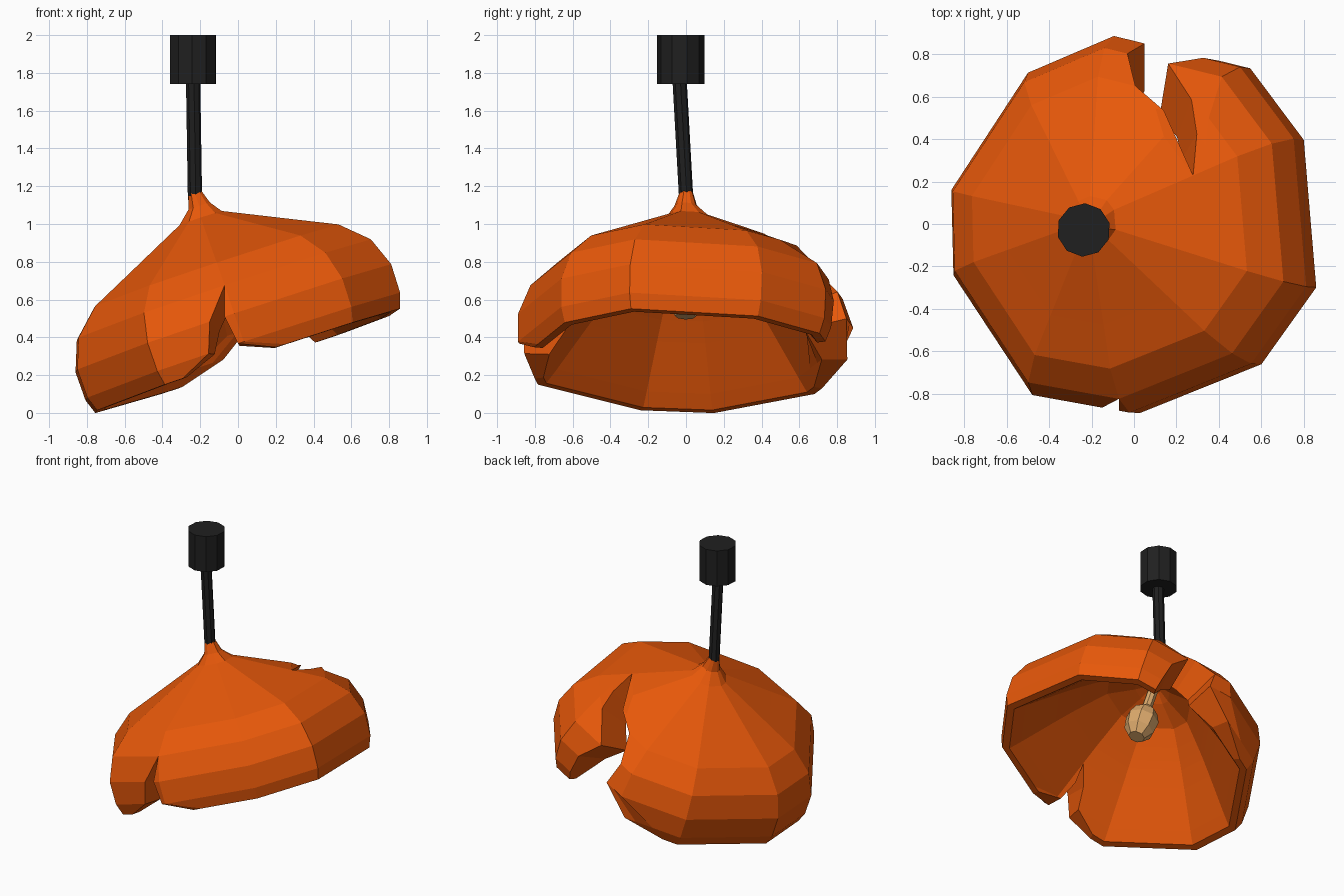
import bpy, bmesh, math
from mathutils import Matrix, Vector

if "Cube" in bpy.data.objects:
    bpy.data.objects.remove(bpy.data.objects["Cube"], do_unlink=True)


def material(name, rgb):
    m = bpy.data.materials.new(name)
    m.use_nodes = True
    m.diffuse_color = (*rgb, 1)
    bsdf = next(n for n in m.node_tree.nodes if n.type == 'BSDF_PRINCIPLED')
    bsdf.inputs["Base Color"].default_value = (*rgb, 1)
    bsdf.inputs["Roughness"].default_value = 0.7
    return m


ORANGE = material("orange enamel", (0.81, 0.099, 0.003))
BLACK = material("black metal", (0.014, 0.014, 0.014))
GLASS = material("warm bulb glass", (0.72, 0.40, 0.15))

# Frame of the tilted shade: origin at the rim centre, z along its axis
TILT = (Matrix.Translation((0.055, -0.01, 0.275))
        @ Matrix.Rotation(math.radians(-1.7), 4, 'X')
        @ Matrix.Rotation(math.radians(-18.5), 4, 'Y'))


def finish(name, bm, mat, matrix):
    bmesh.ops.recalc_face_normals(bm, faces=bm.faces)
    bm.transform(matrix)
    me = bpy.data.meshes.new(name)
    bm.to_mesh(me)
    bm.free()
    me.materials.append(mat)
    ob = bpy.data.objects.new(name, me)
    bpy.context.scene.collection.objects.link(ob)
    return ob


def lathe(name, profile, sides, turn, mat, matrix):
    """Regular solid of revolution from (radius, height) rings, capped at both ends."""
    bm = bmesh.new()
    angles = [math.radians(turn + 360 * i / sides) for i in range(sides)]
    rings = [[bm.verts.new((r * math.cos(a), r * math.sin(a), h)) for a in angles]
             for r, h in profile]
    for a, b in zip(rings, rings[1:]):
        for i in range(sides):
            j = (i + 1) % sides
            bm.faces.new((a[i], a[j], b[j], b[i]))
    bm.faces.new(rings[0])
    bm.faces.new(rings[-1])
    return finish(name, bm, mat, matrix)


# Uneven ten-sided plan of the shade: (degrees, radius scale)
PLAN = [(-18.9, 1.053), (26, 1.03), (53.4, 1.045), (95, 1.015), (125, 1.0),
        (169, 1.025), (194.7, 1.028), (238.8, 1.06), (270, 1.006), (312.4, 1.017),
        (341.1, 1.053)]


def plan_point(deg, r, h):
    """Point on the flat-sided plan in the given direction."""
    for (a0, s0), (a1, s1) in zip(PLAN, PLAN[1:]):
        if a0 <= deg <= a1:
            s = lambda d: math.sin(math.radians(d))
            r *= s0 * s1 * s(a1 - a0) / (s0 * s(deg - a0) + s1 * s(a1 - deg))
            break
    a = math.radians(deg)
    neck = Vector((0.013, -0.015, 0)) if h > 0.85 else Vector()
    return Vector((r * math.cos(a), r * math.sin(a), h)) + neck


# Outer and inner wall rings, from neck to rim
OUTER = [(0.036, 0.935), (0.06, 0.86), (0.118, 0.797), (0.48, 0.624), (0.60, 0.567),
         (0.682, 0.528), (0.82, 0.397), (0.88, 0.238), (0.877, 0.08), (0.849, 0.0)]
INNER = [(0.05, 0.70), (0.12, 0.66), (0.29, 0.59), (0.38, 0.495), (0.44, 0.43),
         (0.48, 0.385), (0.56, 0.29), (0.65, 0.18), (0.74, 0.07), (0.80, 0.0)]
N = len(OUTER)

# Columns as degrees per ring; the edges of the two tears wander from ring to ring
columns = [
    [-18.9] * N, [26] * N,
    [26] * 4 + [36, 45, 53.4, 53.4, 53.4, 53.4],
    [26] * 4 + [43, 55, 72, 65, 63, 62],         # back tear, one edge
    [26] * 4 + [62, 79, 87, 85, 99, 118],        # back tear, other edge
    [53.4] * 4 + [66, 86, 91, 90, 104, 120],
    [95] * 8 + [112, 122],
    [125] * N, [169] * N, [194.7] * N, [238.8] * N,
    [270] * 7 + [261, 257, 245],                 # front tear, one edge
    [270] * 7 + [266.5, 268, 281],               # front tear, other edge
    [270] * 9 + [285],
    [312.4] * N]
TEARS = {3: 3, 11: 6}    # first column of each tear: ring where it starts

# Shade: two walls joined along the rim and along both tears
bm = bmesh.new()
outer, inner = ([[bm.verts.new(plan_point(c[k], r, h)) for c in columns]
                 for k, (r, h) in enumerate(rings)] for rings in (OUTER, INNER))
count = len(columns)
for i in range(count):
    j = (i + 1) % count
    for k in range(N - 1):
        if k >= TEARS.get(i, N):
            for e in (i, j):
                bm.faces.new((outer[k][e], outer[k + 1][e], inner[k + 1][e], inner[k][e]))
        else:
            for wall in (outer, inner):
                bm.faces.new((wall[k][i], wall[k][j], wall[k + 1][j], wall[k + 1][i]))
    if i not in TEARS:
        bm.faces.new((outer[-1][i], outer[-1][j], inner[-1][j], inner[-1][i]))
bm.faces.new(outer[0])
bm.faces.new(inner[0])
bmesh.ops.remove_doubles(bm, verts=bm.verts, dist=0.0005)
finish("shade", bm, ORANGE, TILT)

# Bulb hanging inside on its stem
lathe("bulb", [(0.035, 0.72), (0.035, 0.52), (0.085, 0.47), (0.112, 0.40),
               (0.10, 0.31), (0.055, 0.25)], 8, 0, GLASS, TILT)

# Slightly leaning rod
bottom, top = Vector((-0.228, 0.0, 1.15)), Vector((-0.238, -0.035, 1.78))
lean = (top - bottom).to_track_quat('Z', 'Y').to_matrix().to_4x4()
lathe("rod", [(0.038, 0.0), (0.038, (top - bottom).length)], 8, 22.5, BLACK,
      Matrix.Translation(bottom) @ lean)

# Ceiling mount
lathe("ceiling_mount", [(0.126, 0.0), (0.126, 0.26)], 10, 15, BLACK,
      Matrix.Translation((-0.237, -0.028, 1.74)))
